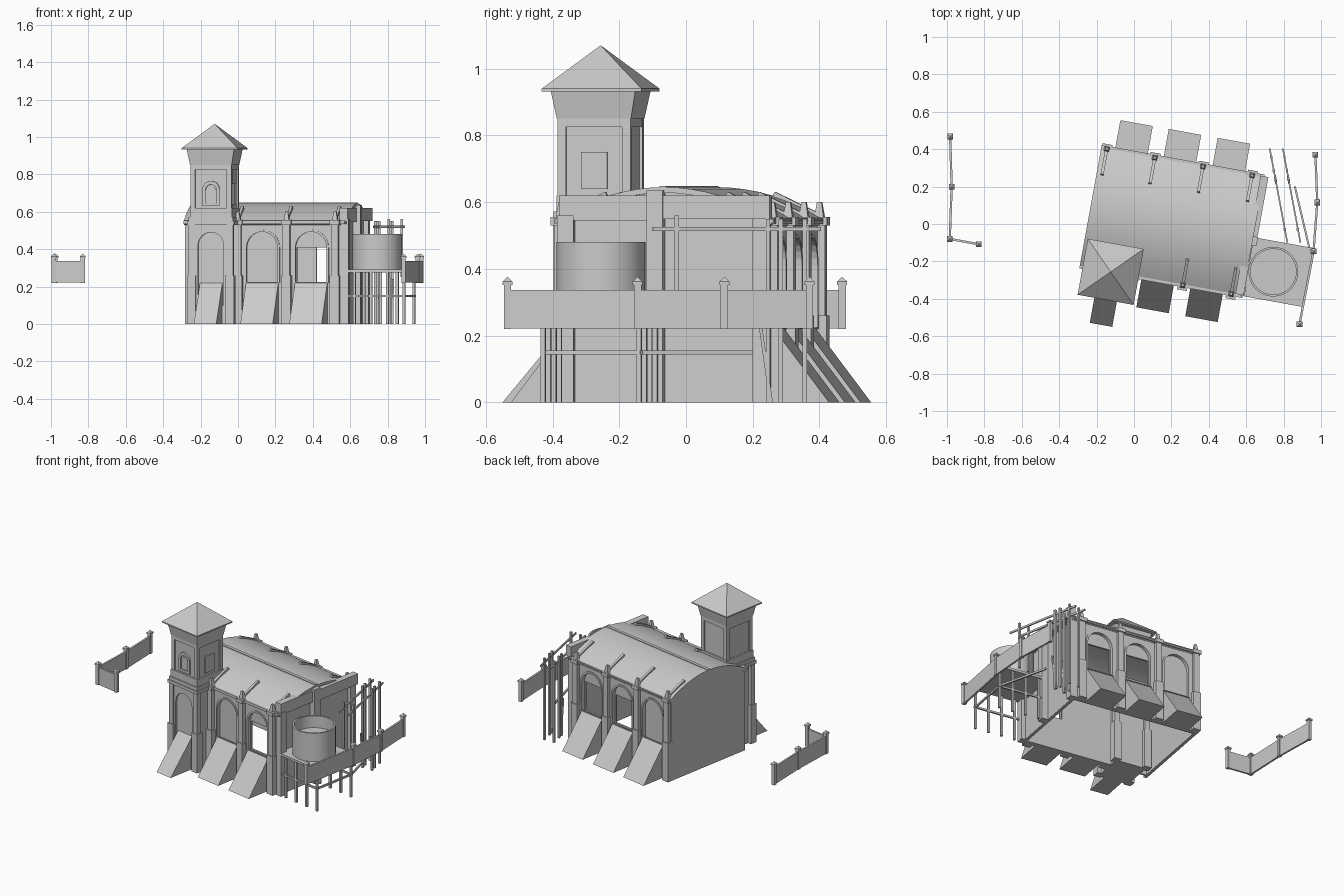
import bpy, bmesh, math
from mathutils import Matrix, Vector

if "Cube" in bpy.data.objects:
    bpy.data.objects.remove(bpy.data.objects["Cube"])

ROT = Matrix.Rotation(math.radians(-10.3), 4, 'Z')   # the building is turned on its plot


def finish(name, bm, turned=True, smooth=False):
    bmesh.ops.recalc_face_normals(bm, faces=bm.faces)
    me = bpy.data.meshes.new(name)
    bm.to_mesh(me)
    bm.free()
    if turned:
        me.transform(ROT)
    ob = bpy.data.objects.new(name, me)
    bpy.context.collection.objects.link(ob)
    if smooth:
        bpy.context.view_layer.objects.active = ob
        ob.select_set(True)
        bpy.ops.object.shade_smooth_by_angle(angle=math.radians(35))
        ob.select_set(False)
    return ob


def box(name, x0, x1, y0, y1, z0, z1, turned=True):
    return frustum(name, (x0 + x1) / 2, (y0 + y1) / 2, (x1 - x0) / 2, (y1 - y0) / 2,
                   (x1 - x0) / 2, (y1 - y0) / 2, z0, z1, turned)


def frustum(name, cx, cy, ax, ay, bx, by, z0, z1, turned=True):
    bm = bmesh.new()
    bmesh.ops.create_cube(bm, size=2)
    for v in bm.verts:
        hx, hy = (bx, by) if v.co.z > 0 else (ax, ay)
        v.co = (cx + v.co.x * hx, cy + v.co.y * hy, z1 if v.co.z > 0 else z0)
    bmesh.ops.remove_doubles(bm, verts=bm.verts, dist=1e-6)
    return finish(name, bm, turned)


def beam(name, a, b, w, h, turned=True):
    """Rectangular bar from a to b."""
    a, b = Vector(a), Vector(b)
    bm = bmesh.new()
    bmesh.ops.create_cube(bm, size=1)
    d = b - a
    up = Vector((0, 0, 1)) if abs(d.normalized().z) < 0.95 else Vector((0, 1, 0))
    side = d.cross(up).normalized()
    up = side.cross(d).normalized()
    for v in bm.verts:
        v.co = a + d * (v.co.x + .5) + side * v.co.y * w + up * v.co.z * h
    return finish(name, bm, turned)


def slab(name, loops, depth, turned=True, smooth=False):
    """Flat outline with holes (3D loops), thickened along depth."""
    bm = bmesh.new()
    edges = []
    for lp in loops:
        vs = [bm.verts.new(p) for p in lp]
        edges += [bm.edges.new((vs[i - 1], vs[i])) for i in range(len(vs))]
    n = Vector(depth)
    bmesh.ops.triangle_fill(bm, edges=edges, use_beauty=True, normal=n.normalized())
    ext = bmesh.ops.extrude_face_region(bm, geom=bm.faces[:])
    bmesh.ops.translate(bm, vec=n, verts=[g for g in ext['geom'] if isinstance(g, bmesh.types.BMVert)])
    return finish(name, bm, turned, smooth)


def rect(u0, u1, v, z0, z1):
    return [(u0, v, z0), (u1, v, z0), (u1, v, z1), (u0, v, z1)]


def arch(u, hw, v, z0, top, n=12):
    zs = top - hw
    return [(u - hw, v, z0), (u + hw, v, z0)] + [
        (u + hw * math.cos(math.pi * i / n), v, zs + hw * math.sin(math.pi * i / n)) for i in range(n + 1)]


def buttress(name, u, hw, v0, v1, top=.22):
    slab(name, [[(u - hw, v0, 0), (u - hw, v1, 0), (u - hw, v0, top)]], (2 * hw, 0, 0))


def pilaster(name, u, v, out):
    """Stepped wall pier with a cap, finial and rib running up the roof."""
    box(name + "_base", u - .026, u + .026, v - .026, v + .026, 0, .26)
    box(name + "_shaft", u - .019, u + .019, v - .019, v + .019, .26, .53)
    box(name + "_cap", u - .027, u + .027, v - .027, v + .027, .53, .555)
    frustum(name + "_finial", u, v, .014, .014, .007, .007, .555, .60)
    beam(name + "_rib", (u, v, .555), (u, v - out * .14, .622), .016, .02)


# hall walls with arched bays and recessed backing
BAYS = (-.083, .18, .446)
for side, v, out, bays, opened, u0 in (("south", -.268, -1, BAYS[1:], BAYS[2:], .03),
                                       ("north", .365, 1, BAYS, BAYS[1:], -.24)):
    slab(side + "_wall", [rect(u0, .625, v, 0, .54)] + [arch(u, .086, v, .10, .495) for u in bays], (0, -out * .02, 0))
    slab(side + "_backing", [rect(-.235, .62, v - out * .02, 0, .54)] +
         [rect(u - .08, u + .08, v - out * .02, .22, .41) for u in opened], (0, -out * .012, 0))
    for u in bays:
        slab(side + "_arch_trim", [arch(u, .096, v, .22, .505), arch(u, .084, v, .225, .493)], (0, out * .006, 0))
        buttress(side + "_buttress", u, .088, v, v + out * .168)
    box(side + "_cornice", -.245, .63, *sorted((v - out * .02, v + out * .018)), .535, .553)
for u in (-.215, .046, .308, .575):
    pilaster("north_pilaster", u, .368, 1)
for u in (.05, .315, .578):
    pilaster("south_pilaster", u, -.275, -1)

# barrel roof and gable ends
def crown(v0, v1, z0, z1, u, n=16):
    return [(u, v0 + (v1 - v0) * i / n, z0 + (z1 - z0) * (1 - (2 * i / n - 1) ** 2)) for i in range(n + 1)]

slab("barrel_roof", [crown(-.285, .385, .545, .645, -.245) + crown(-.27, .37, .53, .628, -.245)[::-1]],
     (.885, 0, 0), smooth=True)
beam("roof_ridge", (-.245, .045, .645), (.64, .045, .645), .02, .008)
for name, u in (("west_wall", -.24), ("east_wall", .605)):
    slab(name, [crown(-.268, .365, .54, .635, u) + [(u, .365, 0), (u, -.268, 0)]], (.02, 0, 0))

# east end parapet and piers
box("east_parapet_south", .60, .645, -.27, .02, .545, .62)
box("east_parapet_north", .62, .662, .05, .375, .55, .62)
box("parapet_pier", .615, .665, .0, .05, 0, .635)
for v in (-.25, .345):
    box("east_corner_pier", .61, .65, v - .025, v + .025, 0, .56)

# tower
TU, TV = -.077, -.274
def tier(name, a, b, z0, z1):
    frustum(name, TU, TV, a, a, b, b, z0, z1)

tier("tower_base", .103, .103, 0, .54)
tier("tower_cornice_low", .128, .128, .53, .55)
tier("tower_cornice_top", .121, .121, .55, .572)
tier("tower_plinth", .114, .114, .572, .62)
tier("tower_shaft", .103, .103, .62, .85)
tier("tower_band", .111, .111, .825, .85)
tier("tower_flare", .113, .129, .85, .935)
tier("tower_eave", .152, .152, .932, .94)
tier("tower_roof", .152, 0, .94, 1.07)
for sx in (-1, 1):
    for sy in (-1, 1):
        for nm, d, w, z0, z1 in (("foot", .104, .024, 0, .26), ("pier", .104, .018, .26, .53),
                                 ("upper_pier", .0985, .013, .572, .85)):
            x, y = TU + sx * d, TV + sy * d
            box("tower_" + nm, x - w, x + w, y - w, y + w, z0, z1)
fv = TV - .103
slab("tower_arch_wall", [rect(TU - .1, TU + .1, fv, 0, .53), arch(TU, .07, fv, .1, .49)], (0, -.012, 0))
buttress("tower_buttress", TU, .061, fv, -.562)
slab("tower_window_frame", [arch(TU, .046, fv, .632, .765), arch(TU, .03, fv, .648, .745)], (0, -.01, 0))
slab("tower_window_trim", [arch(TU, .024, fv, .648, .735)], (0, -.004, 0))
box("tower_east_window", TU + .10, TU + .112, TV - .04, TV + .04, .64, .75)

# water tank, open at the top
bm = bmesh.new()
prof = [(0, .29), (.133, .29), (.133, .48), (.122, .48), (.122, .40), (0, .40)]
vs = [bm.verts.new((r, 0, z)) for r, z in prof]
es = [bm.edges.new((vs[i], vs[i + 1])) for i in range(len(vs) - 1)]
bmesh.ops.spin(bm, geom=vs + es, cent=(0, 0, 0), axis=(0, 0, 1), angle=math.tau, steps=32)
bmesh.ops.remove_doubles(bm, verts=bm.verts, dist=1e-5)
bmesh.ops.translate(bm, vec=(.745, -.255, 0), verts=bm.verts)
finish("water_tank", bm, turned=False, smooth=True)

# tank platform with posts and cross beams
box("tank_platform", .62, .965, -.275, .045, .275, .29)
for v in (-.262, .03):
    for u in (.68, .77, .86, .95):
        box("platform_post", u - .007, u + .007, v - .007, v + .007, 0, .28)
    beam("platform_beam", (.62, v, .15), (.96, v, .15), .01, .012)
beam("platform_cross_beam", (.95, -.27, .15), (.95, .04, .15), .01, .012)
beam("walkway_beam", (.94, -.14, .15), (.86, .2, .15), .01, .012, False)

# scaffold rails beside the east wall
for x in (.73, .80):
    def at(t, z):
        return (x + .09 * t, .38 - .48 * t, z)
    beam("scaffold_rail", at(-.05, .52), at(1, .52), .008, .012, False)
    for t in (.05, .2, .28):
        beam("scaffold_post", at(t, 0), at(t, .55), .013, .013, False)
    beam("scaffold_upper_post", at(.85, .25), at(.85, .56), .013, .013, False)
    beam("scaffold_brace", at(.26, 0), at(.33, .24), .01, .01, False)

# perimeter fences
EAST = [(.97, .37), (.98, .115), (.96, -.145), (.885, -.535)]
WEST = [(-.983, .468), (-.975, .2), (-.985, -.08), (-.83, -.108)]
for name, path in (("east_fence", EAST), ("west_fence", WEST)):
    for a, b in zip(path, path[1:]):
        beam(name + "_panel", (*a, .279), (*b, .279), .012, .116, False)
    for x, y in path:
        box(name + "_post", x - .011, x + .011, y - .011, y + .011, .22, .355, False)
        box(name + "_cap", x - .015, x + .015, y - .015, y + .015, .352, .362, False)
        frustum(name + "_peak", x, y, .015, .015, 0, 0, .362, .376, False)
